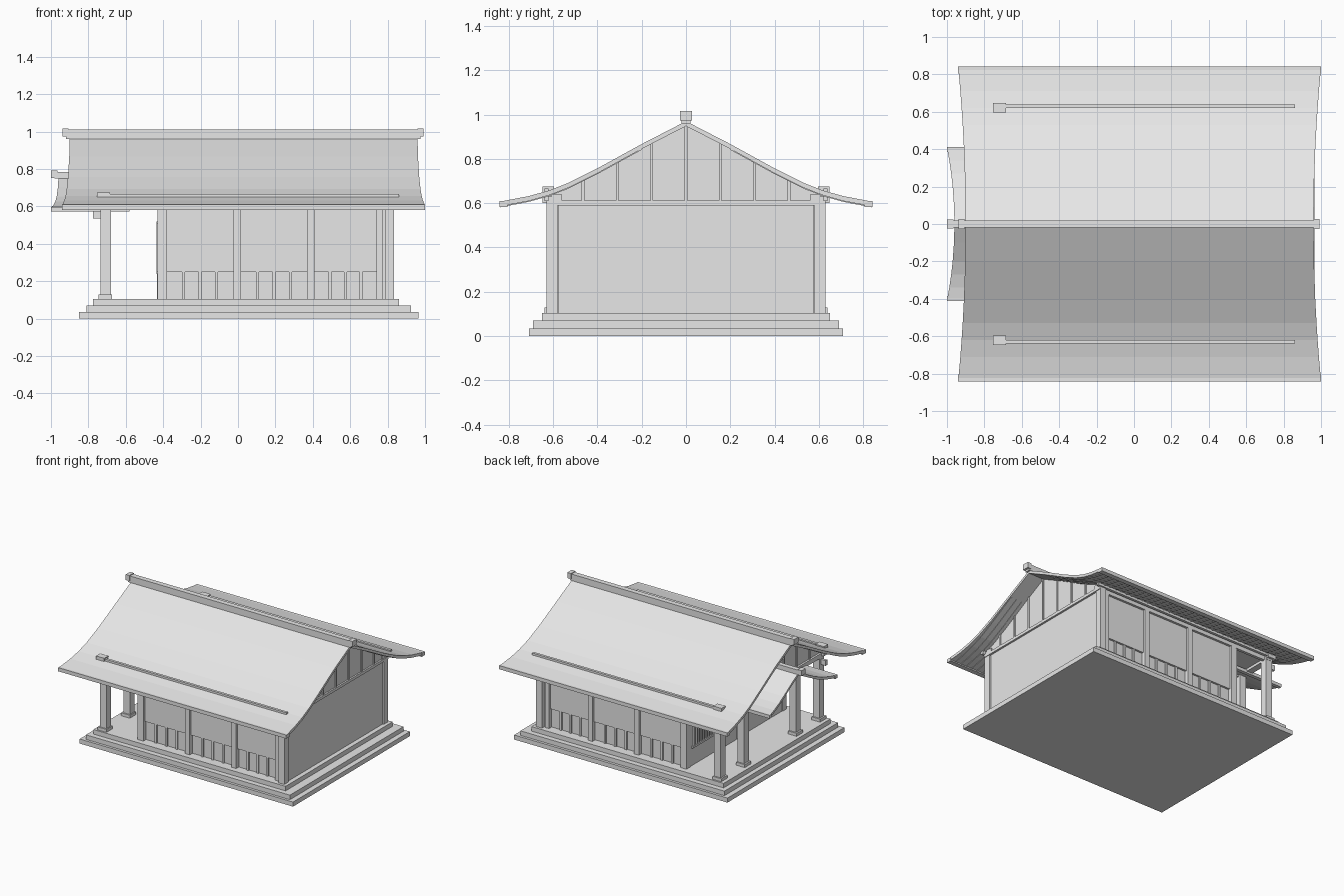
import bpy
import bmesh

cube = bpy.data.objects.get("Cube")
if cube:
    bpy.data.objects.remove(cube)

grey = bpy.data.materials.new("plain_grey")
grey.use_nodes = True
grey.diffuse_color = (0.8, 0.8, 0.8, 1)
grey.node_tree.nodes["Principled BSDF"].inputs["Base Color"].default_value = (0.8, 0.8, 0.8, 1)


def finish(name, bm):
    bmesh.ops.recalc_face_normals(bm, faces=bm.faces)
    mesh = bpy.data.meshes.new(name)
    bm.to_mesh(mesh)
    bm.free()
    mesh.materials.append(grey)
    ob = bpy.data.objects.new(name, mesh)
    bpy.context.collection.objects.link(ob)
    return ob


def boxes(name, specs):
    """One object from boxes given as (x0, x1, y0, y1, z0, z1)."""
    bm = bmesh.new()
    for x0, x1, y0, y1, z0, z1 in specs:
        verts = bmesh.ops.create_cube(bm, size=1)["verts"]
        for v in verts:
            v.co.x = x0 + (v.co.x + 0.5) * (x1 - x0)
            v.co.y = y0 + (v.co.y + 0.5) * (y1 - y0)
            v.co.z = z0 + (v.co.z + 0.5) * (z1 - z0)
    return finish(name, bm)


def both(specs):
    """Mirror box specs across y = 0."""
    return specs + [(a, b, -d, -c, e, f) for a, b, c, d, e, f in specs]


def full(profile):
    return [(-y, z) for y, z in reversed(profile[1:])] + profile


def height(y):
    """Height of the main roof above a given distance from the ridge."""
    y = abs(y)
    for (a, za), (b, zb) in zip(main, main[1:]):
        if y <= b:
            return za + (zb - za) * (y - a) / (b - a)
    return main[-1][1]


def roof(name, profile, ends, flares, thick):
    """Curved sheet whose gable ends sweep outward toward the eaves."""
    bm = bmesh.new()
    reach = profile[-1][0]
    rings = []
    for y, z in full(profile):
        k = (abs(y) / reach) ** 2
        x0, x1 = ends[0] - flares[0] * k, ends[1] + flares[1] * k
        rings.append([bm.verts.new(c) for c in
                      ((x0, y, z), (x1, y, z), (x1, y, z - thick), (x0, y, z - thick))])
    for a, b in zip(rings, rings[1:]):
        for i in range(4):
            j = (i + 1) % 4
            bm.faces.new((a[i], a[j], b[j], b[i]))
    bm.faces.new(rings[0])
    bm.faces.new(rings[-1])
    return finish(name, bm)


def gable(name, x0, x1):
    """Wall filling the triangle under the main roof."""
    bm = bmesh.new()
    outline = [(-0.62, 0.6)]
    outline += [(y, height(y) - 0.02) for y in (-0.62, -0.53, -0.4, -0.2, 0, 0.2, 0.4, 0.53, 0.62)]
    outline += [(0.62, 0.6)]
    face = bm.faces.new([bm.verts.new((x0, y, z)) for y, z in outline])
    geom = bmesh.ops.extrude_face_region(bm, geom=[face])["geom"]
    for v in geom:
        if isinstance(v, bmesh.types.BMVert):
            v.co.x = x1
    finish(name, bm)


main = [(0, 0.97), (0.2, 0.867), (0.4, 0.757), (0.53, 0.692),
        (0.62, 0.657), (0.71, 0.632), (0.84, 0.607)]
canopy = [(0, 0.76), (0.1, 0.705), (0.2, 0.653), (0.27, 0.625), (0.34, 0.606), (0.41, 0.595)]

# Stepped base
boxes("stepped_base", [(-0.85, 0.965, -0.71, 0.71, 0, 0.035),
                       (-0.81, 0.925, -0.69, 0.69, 0.035, 0.07),
                       (-0.775, 0.86, -0.65, 0.65, 0.07, 0.105)])

# Main roof with eave boards, ridge and slim rafters
roof("main_roof", main, (-0.9, 0.96), (0.04, 0.04), 0.022)
boxes("eave_boards", both([(-0.94, 1.0, 0.805, 0.842, 0.582, 0.61)]))
boxes("main_ridge", [(-0.92, 0.975, -0.02, 0.02, 0.96, 1.01),
                     (-0.937, -0.905, -0.026, 0.026, 0.973, 1.016),
                     (0.96, 0.992, -0.026, 0.026, 0.973, 1.016)])
bm = bmesh.new()
for side in (-1, 1):
    for i in range(38):
        x = -0.865 + i * 0.049
        strip = [[bm.verts.new((x + dx, side * y, z - dz))
                  for dx, dz in ((0, 0.018), (0.008, 0.018), (0.008, 0.026), (0, 0.026))]
                 for y, z in main[1:]]
        for a, b in zip(strip, strip[1:]):
            for k in range(4):
                bm.faces.new((a[k], a[k - 1], b[k - 1], b[k]))
finish("rafters", bm)

# Hall walls and gables
boxes("hall_walls", [(-0.425, 0.825, -0.575, 0.575, 0.105, 0.63)])
gable("right_gable", 0.8, 0.828)
gable("left_gable", -0.72, -0.69)
battens = []
for i in range(-3, 4):
    y = i * 0.155
    for x in (0.826, -0.728):
        battens.append((x, x + 0.01, y - 0.006, y + 0.006, 0.6, height(y) - 0.02))
boxes("gable_battens", battens)
boxes("gable_beams", [(0.81, 0.84, -0.63, 0.63, 0.59, 0.612),
                      (-0.735, -0.685, -0.63, 0.63, 0.585, 0.62)])
boxes("porch_ceiling", [(-0.7, -0.42, -0.6, 0.6, 0.605, 0.62)])

# Wall posts, windows and lower panelling on both long sides
edges = [(-0.43, -0.38), (-0.025, 0.015), (0.37, 0.41), (0.74, 0.772)]
boxes("wall_posts", both([(a, b, 0.56, 0.608, 0.105, 0.63) for a, b in edges]))
boxes("corner_posts", both([(0.785, 0.835, 0.58, 0.63, 0.105, 0.63)]))
windows, slats = [], []
for (_, a), (b, _) in zip(edges, edges[1:]):
    windows.append((a, b, 0.57, 0.59, 0.25, 0.59))
    for i in range(1, 4):
        x = a + (b - a) * i / 4
        slats.append((x - 0.008, x + 0.008, 0.57, 0.586, 0.105, 0.25))
boxes("window_panels", both(windows))
boxes("panel_battens", both(slats))
boxes("wall_headers", both([(-0.43, 0.835, 0.56, 0.608, 0.59, 0.64)]))

# Porch wall with lattice windows and a central door
lattice = [(-0.436, -0.42, 0.21 + i * 0.03, 0.222 + i * 0.03, 0.25, 0.51) for i in range(11)]
lattice += [(-0.437, -0.42, 0.2, 0.54, z, z + 0.015) for z in (0.24, 0.505)]
boxes("porch_lattice", both(lattice))
boxes("porch_door", [(-0.433, -0.42, y, y + 0.145, 0.105, 0.51) for y in (-0.15, 0.005)])

# Long side beams that break through the roof above the posts
boxes("side_beams", both([(-0.755, 0.86, 0.62, 0.64, 0.61, 0.667)]))
boxes("beam_caps", both([(-0.755, -0.685, 0.597, 0.647, 0.6, 0.675)]))

# Porch posts with footings and beam noses
posts, feet = [], []
for y in (0.315, 0.6):
    posts.append((-0.735, -0.68, y - 0.028, y + 0.028, 0.105, 0.62))
    feet.append((-0.747, -0.673, y - 0.038, y + 0.038, 0.105, 0.128))
boxes("porch_posts", both(posts))
boxes("post_footings", both(feet))
boxes("beam_noses", both([(-0.775, -0.735, 0.59, 0.61, 0.535, 0.575)]))
boxes("porch_ties", both([(-0.73, -0.42, 0.59, 0.612, 0.585, 0.62),
                          (-0.735, -0.58, 0.3, 0.33, 0.575, 0.6)]))

# Entrance canopy with its own ridge and eaves
roof("canopy_roof", canopy, (-0.96, -0.62), (0.04, 0.04), 0.02)
boxes("canopy_eaves", both([(-1.0, -0.58, 0.385, 0.412, 0.572, 0.597)]))
boxes("canopy_ridge", [(-0.98, -0.7, -0.018, 0.018, 0.75, 0.785),
                       (-1.0, -0.965, -0.024, 0.024, 0.752, 0.792)])
